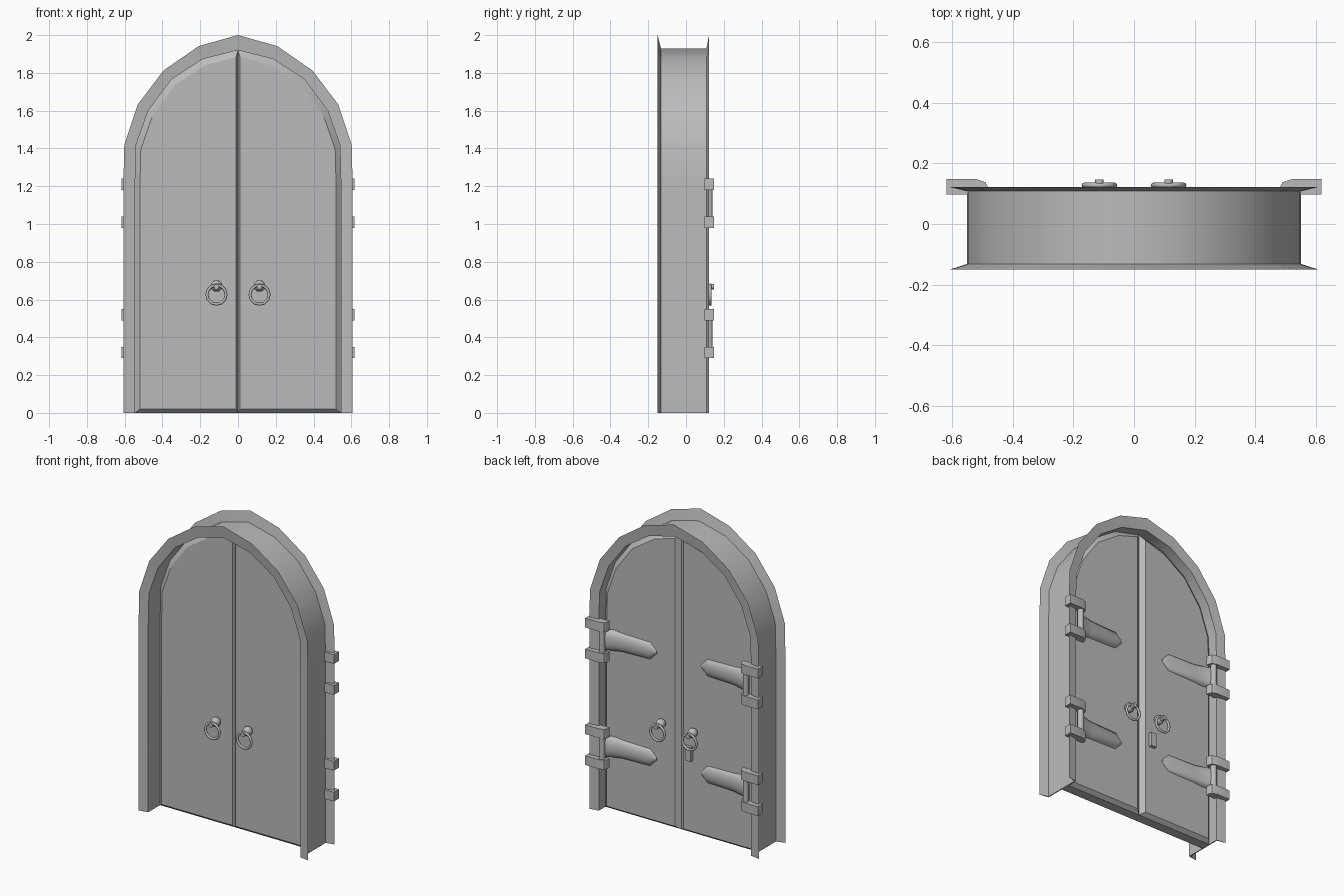
import bpy
import bmesh
import math
from mathutils import Matrix, Vector

cube = bpy.data.objects.get("Cube")
if cube:
    bpy.data.objects.remove(cube, do_unlink=True)

GREY = (0.5, 0.5, 0.5, 1.0)
mat = bpy.data.materials.new("plain_grey")
mat.use_nodes = True
mat.diffuse_color = GREY
mat.node_tree.nodes["Principled BSDF"].inputs["Base Color"].default_value = GREY

# Half outline of the arch, from the foot to the crown
INNER = [(.545, 0), (.545, 1.2), (.54, 1.416), (.475, 1.6), (.352, 1.765), (.187, 1.873), (0, 1.92)]
OUTER = [(.607, 0), (.607, 1.2), (.602, 1.42), (.53, 1.634), (.393, 1.814), (.207, 1.942), (0, 2)]
DOOR_FRONT, DOOR_BACK = -.04, .07


def finish(name, bm, angle=30):
    bmesh.ops.recalc_face_normals(bm, faces=bm.faces)
    mesh = bpy.data.meshes.new(name)
    bm.to_mesh(mesh)
    bm.free()
    mesh.materials.append(mat)
    obj = bpy.data.objects.new(name, mesh)
    bpy.context.collection.objects.link(obj)
    bpy.ops.object.select_all(action='DESELECT')
    obj.select_set(True)
    bpy.context.view_layer.objects.active = obj
    bpy.ops.object.shade_smooth_by_angle(angle=math.radians(angle))
    return obj


def loft(bm, loops, capped=True):
    """Join closed loops of equal length, with end caps if wanted."""
    rings = [[bm.verts.new(p) for p in loop] for loop in loops]
    for a, b in zip(rings, rings[1:]):
        for i in range(len(a)):
            j = (i + 1) % len(a)
            bm.faces.new((a[i], a[j], b[j], b[i]))
    if capped:
        bm.faces.new(rings[0])
        bm.faces.new(rings[-1])


def place(loc, rot_x=0):
    return Matrix.Translation(loc) @ Matrix.Rotation(rot_x, 4, 'X')


def full_arch(half):
    return half + [(-x, z) for x, z in half[-2::-1]]


# Frame: thin wall with a flared flange at the front and the back
section = [(0, -.14), (1, -.15), (.1, -.132), (.1, .108), (1, .122), (0, .113)]
bm = bmesh.new()
loops = []
for (ix, iz), (ox, oz) in zip(full_arch(INNER), full_arch(OUTER)):
    loops.append([(ix + (ox - ix) * t, y, iz + (oz - iz) * t) for t, y in section])
loft(bm, loops)
finish("arch_frame", bm, 40)


# Door leaves with chamfered edges
def leaf_loop(side, y, inset, seam):
    pts = [(0, 0)] + INNER
    if inset:
        pts = [(max(seam, x * .953), .02 + z * .971) for x, z in pts]
    return [(side * x, y, z) for x, z in pts]


# Outline of a hinge bracket seen from above, as x and y
BRACKET = [(.618, .097), (.618, .148), (.52, .148), (.49, .138), (.48, .12), (.48, .097)]


def bracket(side, low, high):
    bm = bmesh.new()
    loft(bm, [[(side * x, y, z) for x, y in BRACKET] for z in (low, high)])
    return finish("hinge_bracket", bm)


# Strap: arched cross-sections from the pin to a pointed tip
def strap(side, mid):
    bm = bmesh.new()
    loops = []
    for x, half, base, rise in [(.525, .066, .1, .03), (.48, .066, .075, .04),
                                (.4, .06, .06, .038), (.205, .057, .06, .03),
                                (.16, .008, .06, .02)]:
        arc = [math.pi * i / 8 for i in range(9)]
        loops.append([(side * x, base + rise * math.sin(a) ** .7 if 0 < a < 3.1 else base,
                       mid + half * math.cos(a)) for a in arc])
    loft(bm, loops)
    return finish("hinge_strap", bm, 40)


# Ring pull: round boss, stub and hanging ring, pointing outwards along y
def ring_pull(side, surface, out):
    x = side * .114
    bm = bmesh.new()
    bmesh.ops.create_uvsphere(bm, u_segments=14, v_segments=9, radius=.03,
                              matrix=place((x, surface + out * .025, .672)))
    finish("handle_boss", bm, 60)
    bm = bmesh.new()
    bmesh.ops.create_cone(bm, cap_ends=True, segments=10, radius1=.015, radius2=.015, depth=.05,
                          matrix=place((x, surface + out * .052, .668), math.pi / 2))
    finish("handle_stub", bm, 40)
    bm = bmesh.new()
    ring = []
    for i in range(13):
        a = math.tau * i / 12
        ring.append([(x + math.sin(a) * (.051 + .008 * math.cos(b)),
                      surface + out * .058 + .008 * math.sin(b),
                      .626 + math.cos(a) * (.051 + .008 * math.cos(b)))
                     for b in (math.tau * k / 8 for k in range(8))])
    loft(bm, ring, capped=False)
    bmesh.ops.remove_doubles(bm, verts=bm.verts, dist=.0001)
    finish("handle_ring", bm, 50)


for side in (-1, 1):
    bm = bmesh.new()
    loft(bm, [leaf_loop(side, DOOR_FRONT, True, .01),
              leaf_loop(side, DOOR_FRONT + .022, False, 0),
              leaf_loop(side, DOOR_BACK - .025, False, 0),
              leaf_loop(side, DOOR_BACK, True, .03)])
    finish("door_leaf", bm, 15)
    ring_pull(side, DOOR_FRONT, -1)
    ring_pull(side, DOOR_BACK, 1)
    for mid in (.42, 1.11):
        bracket(side, mid - .13, mid - .07)
        bracket(side, mid + .07, mid + .13)
        strap(side, mid)
        bm = bmesh.new()
        bmesh.ops.create_cone(bm, cap_ends=True, segments=12, radius1=.019, radius2=.019,
                              depth=.16, matrix=place((side * .515, .122, mid)))
        finish("hinge_pin", bm, 40)

# Lock plate on the back of one leaf
bm = bmesh.new()
bmesh.ops.create_cube(bm, size=1, matrix=Matrix.Translation((-.078, DOOR_BACK + .007, .525))
                      @ Matrix.Diagonal(Vector((.04, .03, .09, 1))))
finish("lock_plate", bm)
